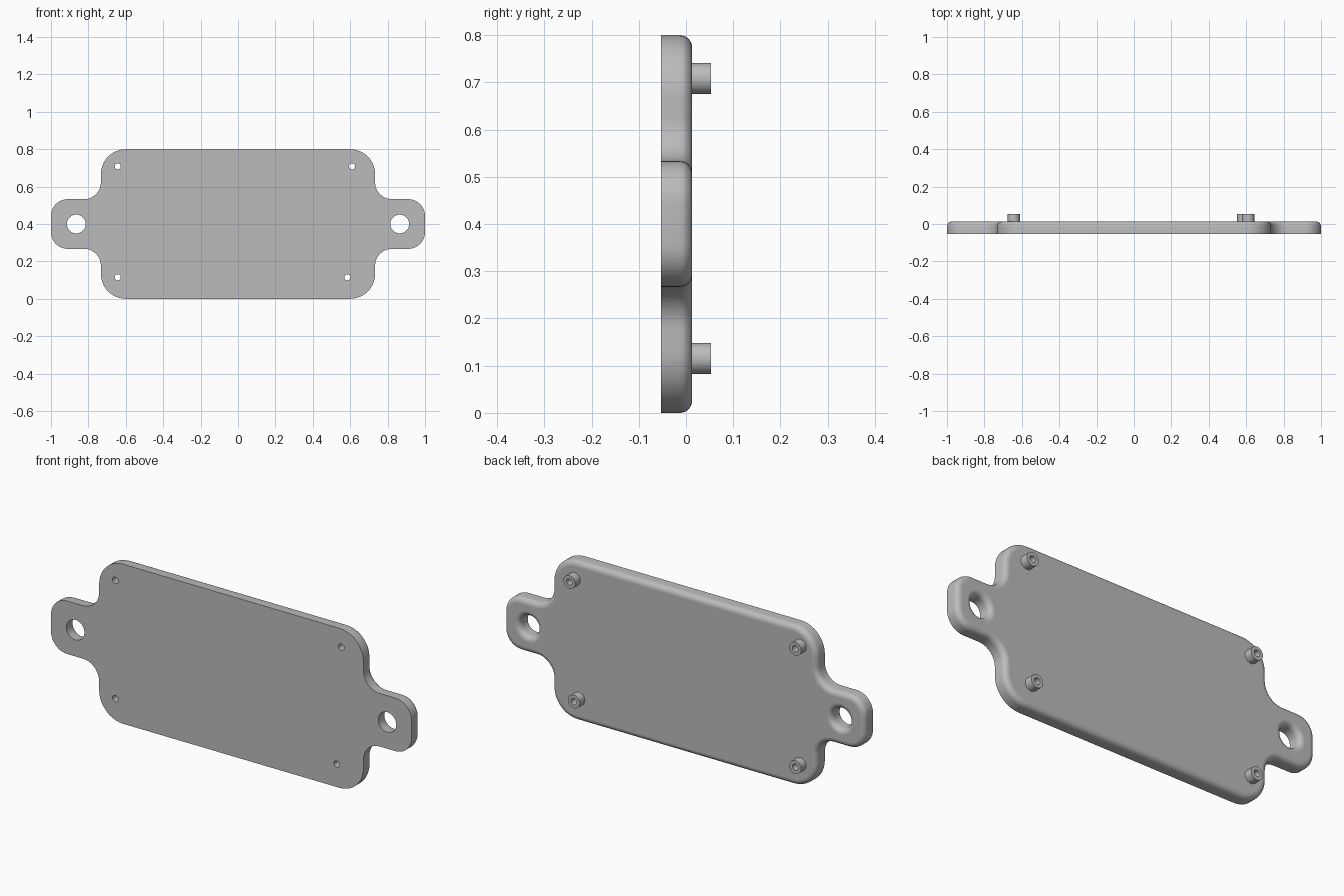
import bpy, bmesh
from math import sin, cos, pi, radians

cube = bpy.data.objects.get("Cube")
if cube:
    bpy.data.objects.remove(cube)

FRONT, BACK, TIP = -0.053, 0.013, 0.053
FILLET = 0.026
MID_Z = 0.4
STEPS = 10          # segments per corner arc
FILLET_STEPS = 6
TAB_X, TAB_R = 0.865, 0.05
POST_R, BORE_R = 0.033, 0.016
POSTS = [(-0.643, 0.708), (0.61, 0.708), (-0.643, 0.115), (0.585, 0.115)]

metal = bpy.data.materials.new("plain_grey")
metal.use_nodes = True
grey = (0.5, 0.5, 0.5, 1)
metal.diffuse_color = grey
metal.node_tree.nodes["Principled BSDF"].inputs["Base Color"].default_value = grey


def arc(cx, cz, r, start, end):
    return [(cx + r * cos(a), cz + r * sin(a))
            for a in (radians(start + (end - start) * i / STEPS) for i in range(STEPS + 1))]


def outline(inset):
    """Plate outline, moved inward by inset."""
    upper_right = (arc(0.91, MID_Z + 0.043, 0.09 - inset, 0, 90)
                   + arc(0.823, MID_Z + 0.223, 0.09 + inset, 270, 180)
                   + arc(0.6, 0.667, 0.133 - inset, 0, 90))
    upper = upper_right + [(-x, z) for x, z in reversed(upper_right)]
    return upper + [(x, 2 * MID_Z - z) for x, z in reversed(upper)]


def circle(cx, cz, r, n=48):
    return [(cx + r * cos(2 * pi * i / n), cz + r * sin(2 * pi * i / n)) for i in range(n)]


def loft(bm, rings):
    """Join (points, y) rings into a wall; return first and last vertex loops."""
    loops = [[bm.verts.new((x, y, z)) for x, z in pts] for pts, y in rings]
    for a, b in zip(loops, loops[1:]):
        for i in range(len(a)):
            j = (i + 1) % len(a)
            bm.faces.new((a[i], a[j], b[j], b[i]))
    return loops[0], loops[-1]


def cap(bm, loops):
    """Fill a flat face bounded by an outer loop and hole loops."""
    edges = [bm.edges.get((v, lp[(i + 1) % len(lp)])) for lp in loops for i, v in enumerate(lp)]
    bmesh.ops.triangle_fill(bm, edges=edges, use_beauty=True, normal=(0, 1, 0))


def finish(bm, name):
    bmesh.ops.recalc_face_normals(bm, faces=bm.faces)
    mesh = bpy.data.meshes.new(name)
    bm.to_mesh(mesh)
    bm.free()
    mesh.materials.append(metal)
    obj = bpy.data.objects.new(name, mesh)
    bpy.context.collection.objects.link(obj)
    bpy.ops.object.select_all(action="DESELECT")
    obj.select_set(True)
    bpy.context.view_layer.objects.active = obj
    bpy.ops.object.shade_smooth_by_angle(angle=radians(35))
    for p in mesh.polygons:
        if abs(p.normal.y) > 0.999:
            p.use_smooth = False


# Depth and inset of each ring, with a rounded rear edge
section = [(FRONT, 0.0)]
for k in range(FILLET_STEPS + 1):
    t = pi / 2 * k / FILLET_STEPS
    section.append((BACK - FILLET + FILLET * sin(t), FILLET * (1 - cos(t))))

# Mounting plate with tab holes and screw bores
bm = bmesh.new()
walls = [loft(bm, [(outline(d), y) for y, d in section])]
for side in (-1, 1):
    walls.append(loft(bm, [(circle(side * TAB_X, MID_Z, TAB_R + d), y) for y, d in section]))
for x, z in POSTS:
    bore = circle(x, z, BORE_R, 32)
    walls.append(loft(bm, [(bore, FRONT), (bore, BACK)]))
cap(bm, [w[0] for w in walls])
cap(bm, [w[1] for w in walls])
finish(bm, "mounting_plate")

# Hollow standoffs on the rear face
for (x, z), place in zip(POSTS, ("upper_right", "upper_left", "lower_right", "lower_left")):
    bm = bmesh.new()
    outer, bore = circle(x, z, POST_R, 32), circle(x, z, BORE_R, 32)
    loft(bm, [(outer, BACK), (outer, TIP), (bore, TIP), (bore, BACK)])
    finish(bm, "standoff_" + place)
